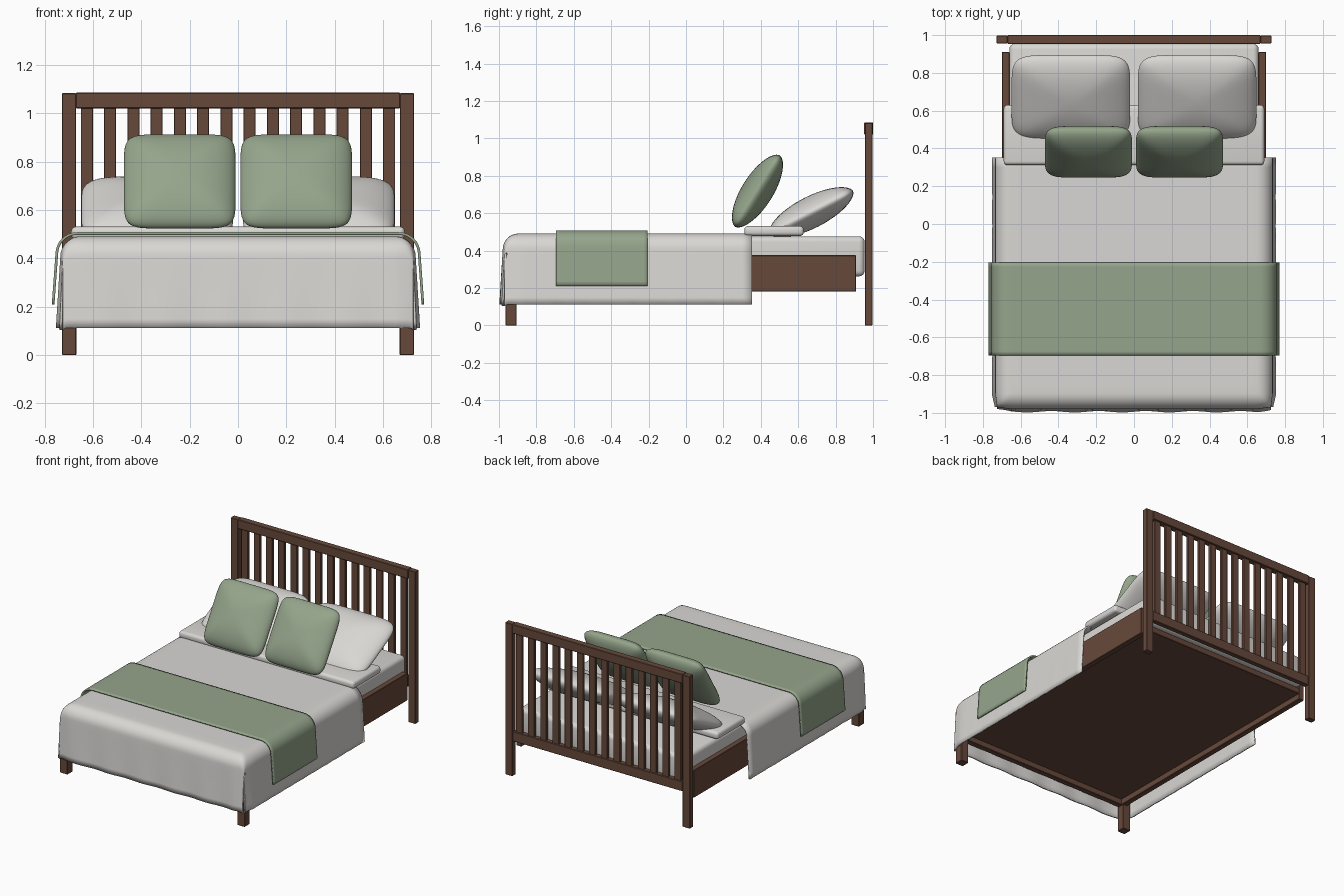
import bpy, bmesh, math
from mathutils import Matrix, Vector

if "Cube" in bpy.data.objects:
    bpy.data.objects.remove(bpy.data.objects["Cube"])


def material(name, rgb):
    m = bpy.data.materials.new(name)
    m.diffuse_color = (*rgb, 1)
    m.use_nodes = True
    m.node_tree.nodes["Principled BSDF"].inputs["Base Color"].default_value = m.diffuse_color
    return m


WOOD = material("brown wood", (0.135, 0.066, 0.043))
LINEN = material("white linen", (0.70, 0.685, 0.66))
GREEN = material("sage green", (0.30, 0.375, 0.26))


def finish(bm, name, mat, smooth=None):
    me = bpy.data.meshes.new(name)
    bm.to_mesh(me)
    bm.free()
    ob = bpy.data.objects.new(name, me)
    bpy.context.collection.objects.link(ob)
    me.materials.append(mat)
    if smooth:
        bpy.ops.object.select_all(action='DESELECT')
        ob.select_set(True)
        bpy.context.view_layer.objects.active = ob
        bpy.ops.object.shade_smooth_by_angle(angle=math.radians(smooth))
    return ob


def box(name, lo, hi, mat=WOOD, bevel=0.003, segs=1, smooth=None):
    bm = bmesh.new()
    lo, hi = Vector(lo), Vector(hi)
    bmesh.ops.create_cube(bm, size=1, matrix=Matrix.Translation((lo + hi) / 2)
                          @ Matrix.Diagonal((*(hi - lo), 1)))
    bmesh.ops.bevel(bm, geom=bm.edges[:], offset=bevel, segments=segs,
                    profile=0.5, affect='EDGES')
    return finish(bm, name, mat, smooth)


def pillow(name, loc, half, tilt, mat, power):
    """Two domed grids on a rounded-square outline, welded at the seam."""
    bm = bmesh.new()
    n = 14
    for side in (1, -1):
        rows = []
        for j in range(-n, n + 1):
            row = []
            for i in range(-n, n + 1):
                u, v = (math.sin(math.pi / 2 * k / n) for k in (i, j))
                r = max(abs(u), abs(v))
                norm = (abs(u) ** power + abs(v) ** power) ** (1 / power)
                k = r / norm if norm else 0
                h = max(0, 1 - r * r) ** 0.55 * side
                row.append(bm.verts.new((u * k * half[0], v * k * half[1], h * half[2])))
            rows.append(row)
        for a, b in zip(rows, rows[1:]):
            for i in range(2 * n):
                f = [a[i], a[i + 1], b[i + 1], b[i]]
                bm.faces.new(f if side > 0 else f[::-1])
    bmesh.ops.remove_doubles(bm, verts=bm.verts[:], dist=0.0005)
    bmesh.ops.recalc_face_normals(bm, faces=bm.faces[:])
    bm.transform(Matrix.Translation(loc) @ Matrix.Rotation(math.radians(tilt), 4, 'X'))
    return finish(bm, name, mat, 80)


def cloth(name, mat, half_x, y0, y1, top, radius, hang, flare, thick, front=False, wave=0.0):
    """Sheet that bends over the sides (and front) and hangs down."""
    arc = radius * math.pi / 2
    over = [arc * i / 8 for i in range(1, 9)] + [arc + hang * i / 8 for i in range(1, 9)]

    def bend(d):
        if d <= 0:
            return 0, 0
        if d <= arc:
            return radius * math.sin(d / radius), radius * (1 - math.cos(d / radius))
        k = (d - arc) / hang
        return radius + flare * k, radius + hang * k

    # (flat coordinate, overhang distance) along each direction
    xs = [(-half_x, d) for d in over[::-1]]
    xs += [(half_x * i / 16, 0) for i in range(-16, 17)] + [(half_x, d) for d in over]
    ys = [(y0, d) for d in over[::-1]] if front else []
    ys += [(y0 + (y1 - y0) * i / 24, 0) for i in range(25)]
    bm = bmesh.new()
    rows = []
    for y, dy in ys:
        row = []
        for x, dx in xs:
            ox, zx = bend(dx)
            oy, zy = bend(dy)
            round_off = 1 - 0.12 * min(ox, radius) * min(oy, radius) / radius ** 2
            px = x + math.copysign(ox * round_off, x)
            py = y - oy * round_off
            # gentle ripples toward the hem
            px += math.copysign(wave * max(0, dx - arc) / hang * math.sin(py * 23), x)
            py += wave * max(0, dy - arc) / hang * math.sin(px * 25)
            row.append(bm.verts.new((px, py, top - math.hypot(zx, zy))))
        rows.append(row)
    for j in range(len(ys) - 1):
        for i in range(len(xs) - 1):
            dx = (xs[i][1] + xs[i + 1][1]) / 2
            dy = (ys[j][1] + ys[j + 1][1]) / 2
            if dx > arc and dy > arc:      # open corner slit
                continue
            bm.faces.new((rows[j][i], rows[j][i + 1], rows[j + 1][i + 1], rows[j + 1][i]))
    bmesh.ops.delete(bm, geom=[v for v in bm.verts if not v.link_faces], context='VERTS')
    ob = finish(bm, name, mat, 50)
    sol = ob.modifiers.new("thickness", 'SOLIDIFY')
    sol.thickness = thick
    sol.offset = -1
    return ob


# Headboard: rails and slats
box("headboard_top_rail", (-0.67, 0.953, 1.02), (0.67, 1.0, 1.085))
box("headboard_lower_rail", (-0.67, 0.96, 0.25), (0.67, 0.995, 0.32))
for i in range(14):
    x = (i - 6.5) * 0.0962
    box(f"headboard_slat_{i + 1}", (x - 0.025, 0.967, 0.31), (x + 0.025, 0.988, 1.03), bevel=0.002)

# Posts, front legs and side rails, mirrored left and right
for side, s in (("left", -1), ("right", 1)):
    def pair(name, x0, x1, y0, y1, z0, z1):
        a, b = sorted((s * x0, s * x1))
        box(f"{side}_{name}", (a, y0, z0), (b, y1, z1))
    pair("headboard_post", 0.67, 0.728, 0.956, 0.997, 0, 1.083)
    pair("front_leg", 0.668, 0.728, -0.965, -0.905, 0, 0.39)
    pair("side_rail", 0.66, 0.70, -0.93, 0.91, 0.18, 0.375)

# Front rail and base panel
box("front_rail", (-0.67, -0.955, 0.18), (0.67, -0.915, 0.375))
box("base_panel", (-0.662, -0.92, 0.22), (0.662, 0.91, 0.262))

# Mattress and bedding
box("mattress", (-0.66, -0.91, 0.262), (0.66, 0.955, 0.476), LINEN, 0.03, 4, 40)
cloth("duvet", LINEN, 0.65, -0.895, 0.352, 0.491, 0.085, 0.293, 0.014, 0.012, True, 0.004)
box("duvet_fold", (-0.69, 0.312, 0.478), (0.69, 0.63, 0.531), LINEN, 0.02, 4, 40)
cloth("throw_blanket", GREEN, 0.665, -0.695, -0.205, 0.508, 0.09, 0.208, 0.015, 0.011)

# Pillows and cushions
for side, s in (("left", -1), ("right", 1)):
    pillow(f"{side}_pillow", (s * 0.334, 0.67, 0.605), (0.314, 0.25, 0.085), 27, LINEN, 6)
    pillow(f"{side}_cushion", (s * 0.241, 0.382, 0.718), (0.231, 0.225, 0.084), 58, GREEN, 7)
